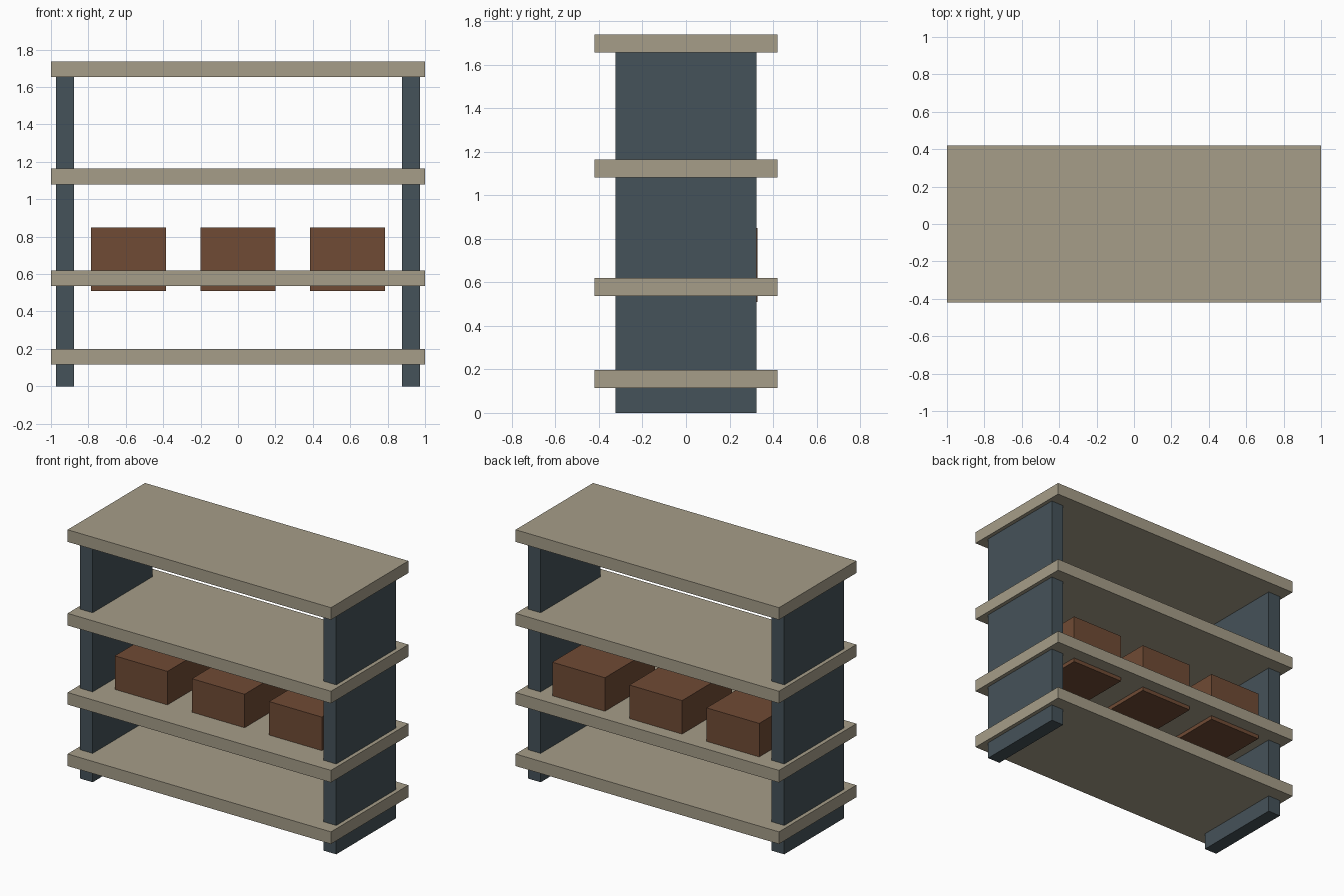
import bpy

if "Cube" in bpy.data.objects:
    bpy.data.objects.remove(bpy.data.objects["Cube"])


def material(name, rgb):
    mat = bpy.data.materials.new(name)
    mat.diffuse_color = (*rgb, 1.0)
    mat.use_nodes = True
    mat.node_tree.nodes["Principled BSDF"].inputs["Base Color"].default_value = mat.diffuse_color
    return mat


def box(name, x, y, z, mat):
    """Block spanning the (min, max) ranges x, y and z."""
    ranges = (x, y, z)
    bpy.ops.mesh.primitive_cube_add(size=1, location=[(a + b) / 2 for a, b in ranges])
    obj = bpy.context.object
    obj.name = name
    obj.scale = [b - a for a, b in ranges]
    bpy.ops.object.transform_apply(location=False, rotation=False, scale=True)
    obj.data.materials.append(mat)
    return obj


board_mat = material("pale_board", (0.38, 0.34, 0.25))
frame_mat = material("dark_frame", (0.06, 0.085, 0.10))
crate_mat = material("brown_crate", (0.16, 0.07, 0.035))

# Four overhanging shelf boards
THICKNESS = 0.083
for name, top in (("bottom_shelf", 0.198), ("lower_shelf", 0.62),
                  ("upper_shelf", 1.163), ("top_shelf", 1.737)):
    box(name, (-1.0, 1.0), (-0.42, 0.42), (top - THICKNESS, top), board_mat)

# Side panels running from the floor to the top board
for name, cx in (("left_upright", -0.925), ("right_upright", 0.925)):
    box(name, (cx - 0.048, cx + 0.048), (-0.324, 0.324), (0.0, 1.66), frame_mat)

# Three storage crates set through the lower shelf, towards the back
for name, cx in (("left_crate", -0.586), ("middle_crate", 0.0), ("right_crate", 0.586)):
    box(name, (cx - 0.2, cx + 0.2), (-0.214, 0.328), (0.51, 0.85), crate_mat)
